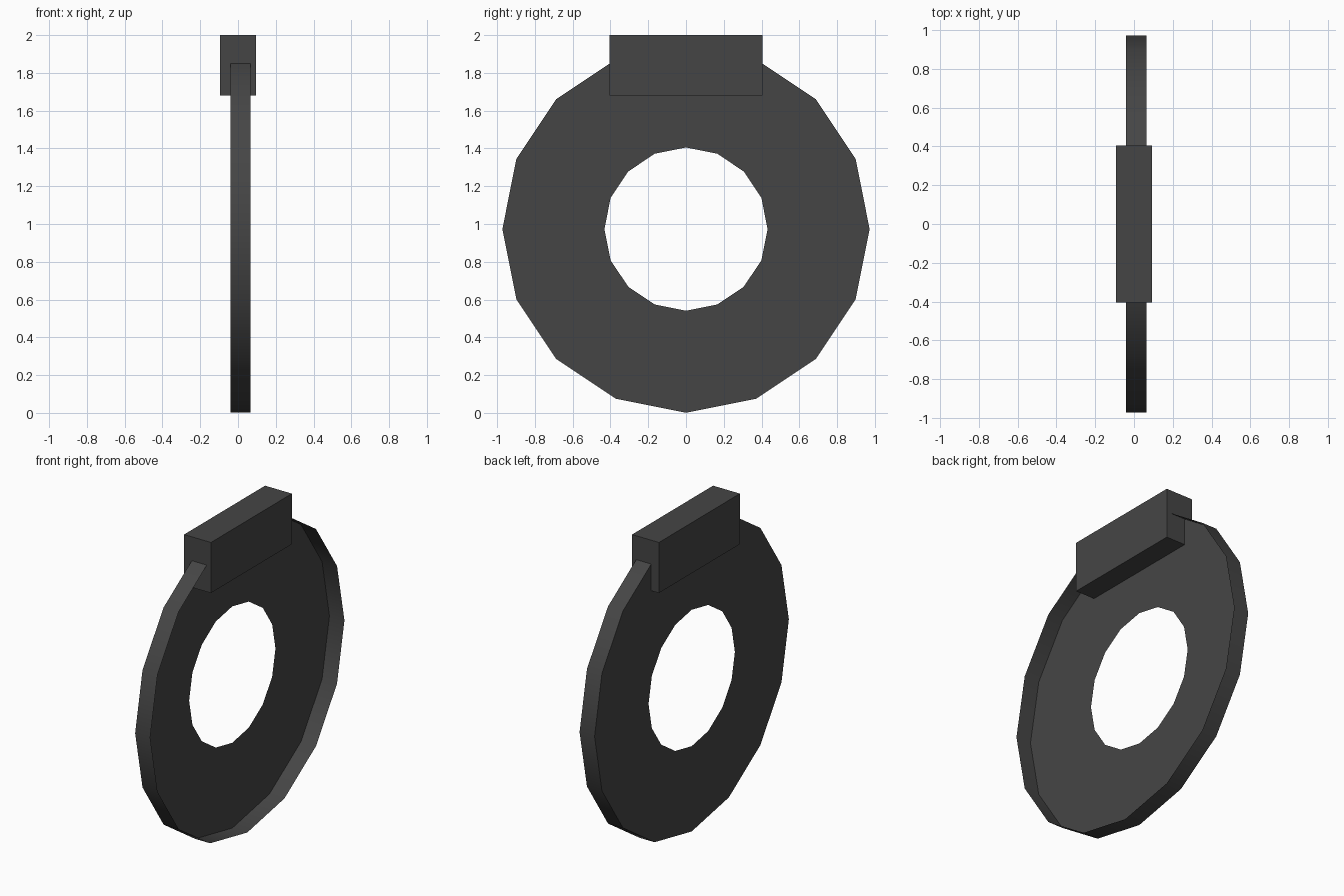
import bpy, bmesh, math

if "Cube" in bpy.data.objects:
    bpy.data.objects.remove(bpy.data.objects["Cube"])

SIDES = 16
OUTER_R, HOLE_R = 0.972, 0.432
CENTRE_Z = 0.973
FACE_X, OPEN_X = -0.04, 0.065

dark = bpy.data.materials.new("dark grey")
dark.diffuse_color = (0.06, 0.06, 0.06, 1)
dark.use_nodes = True
dark.node_tree.nodes["Principled BSDF"].inputs["Base Color"].default_value = dark.diffuse_color


def finish(bm, name):
    me = bpy.data.meshes.new(name)
    bm.to_mesh(me)
    bm.free()
    ob = bpy.data.objects.new(name, me)
    bpy.context.collection.objects.link(ob)
    me.materials.append(dark)
    return ob


def ring(bm, radius, x):
    verts = []
    for i in range(SIDES):
        a = 2 * math.pi * i / SIDES
        verts.append(bm.verts.new((x, radius * math.cos(a),
                                   CENTRE_Z + radius * math.sin(a))))
    return verts


# Brake disc: one flat annular face with an outer rim, open on the other side
bm = bmesh.new()
hole = ring(bm, HOLE_R, FACE_X)
edge = ring(bm, OUTER_R, FACE_X)
lip = ring(bm, OUTER_R, OPEN_X)
for i in range(SIDES):
    j = (i + 1) % SIDES
    bm.faces.new((hole[i], hole[j], edge[j], edge[i]))   # faces -x
    bm.faces.new((edge[i], edge[j], lip[j], lip[i]))     # faces outward
disc = finish(bm, "brake_disc")
bpy.context.view_layer.objects.active = disc
disc.select_set(True)
bpy.ops.object.shade_smooth_by_angle(angle=math.radians(30))
disc.select_set(False)

# Caliper block clamped over the top of the disc
bm = bmesh.new()
bmesh.ops.create_cube(bm, size=1)
bmesh.ops.scale(bm, vec=(0.188, 0.81, 0.32), verts=bm.verts)
bmesh.ops.translate(bm, vec=(0, 0, 1.84), verts=bm.verts)
finish(bm, "caliper")
